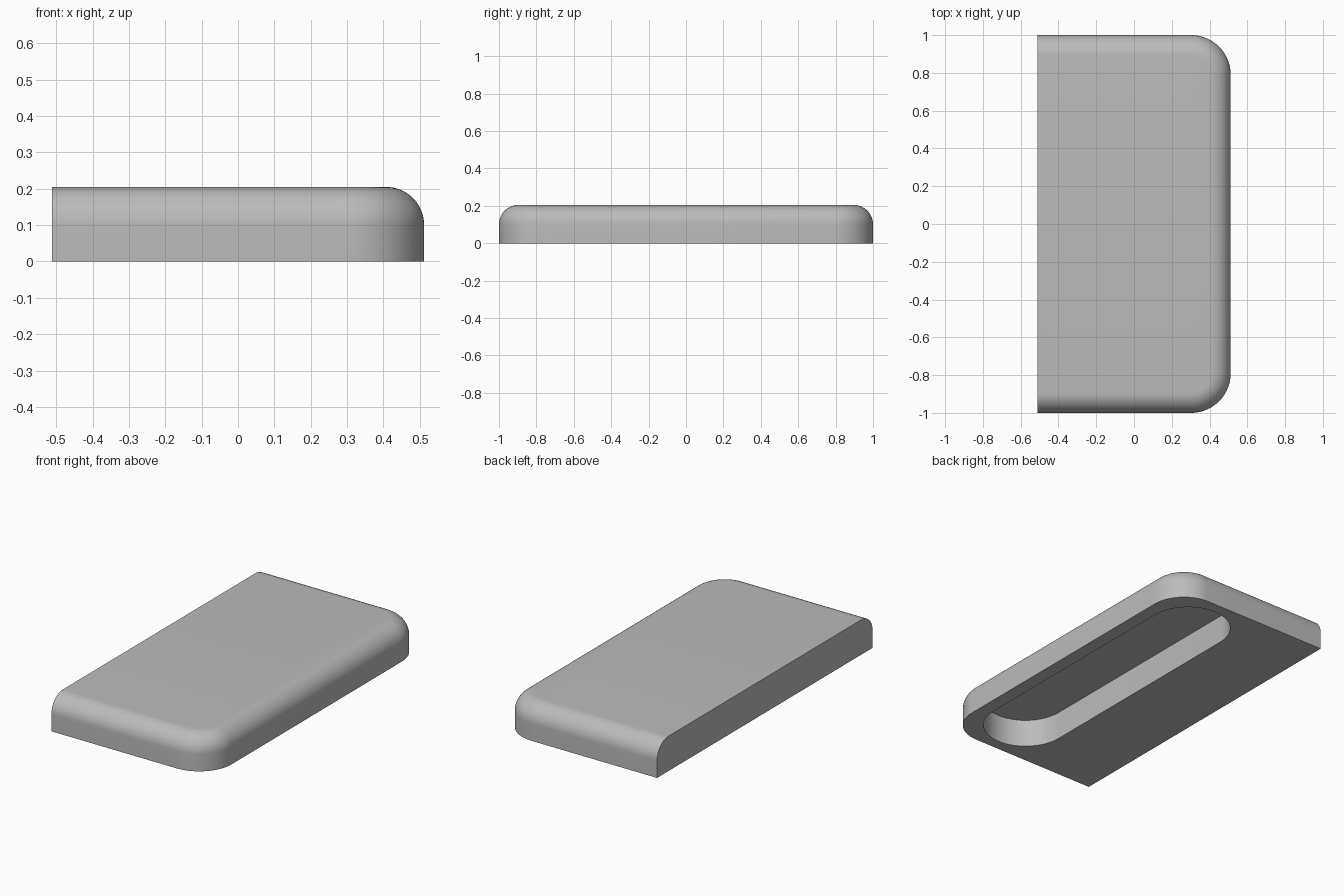
import bpy, bmesh
from math import sin, cos, pi

HALF_X, HALF_Y, HEIGHT = 0.512, 1.0, 0.205
CORNER, FILLET = 0.21, 0.105
SLOT_X, SLOT_R, SLOT_Y, SLOT_DEPTH = 0.197, 0.235, 0.70, 0.165
STEPS = 16

if "Cube" in bpy.data.objects:
    bpy.data.objects.remove(bpy.data.objects["Cube"])

grey = bpy.data.materials.new("plain grey")
grey.use_nodes = True
colour = (0.5, 0.5, 0.5, 1)
grey.diffuse_color = colour
grey.node_tree.nodes["Principled BSDF"].inputs["Base Color"].default_value = colour


def arc(cx, cy, r, start, end):
    angles = [start + (end - start) * i / STEPS for i in range(STEPS + 1)]
    return [(cx + r * cos(a), cy + r * sin(a)) for a in angles]


def body_outline(inset):
    """Outline with two rounded corners on +x and a straight cut on -x."""
    cx, cy, r = HALF_X - CORNER, HALF_Y - CORNER, CORNER - inset
    return ([(-HALF_X, inset - HALF_Y)] + arc(cx, -cy, r, -pi / 2, 0)
            + arc(cx, cy, r, 0, pi / 2) + [(-HALF_X, HALF_Y - inset)])


def loft(name, sections):
    """Solid skinned through (outline, height) sections, bottom to top."""
    bm = bmesh.new()
    rings = [[bm.verts.new((x, y, z)) for x, y in pts] for pts, z in sections]
    bm.faces.new(rings[0][::-1])
    bm.faces.new(rings[-1])
    count = len(rings[0])
    for low, high in zip(rings, rings[1:]):
        for i in range(count):
            j = (i + 1) % count
            bm.faces.new((low[i], low[j], high[j], high[i]))
    # merge the stacked strips of the flat cut end into one face
    flat = [f for f in bm.faces
            if all(abs(v.co.x + HALF_X) < 1e-5 for v in f.verts)]
    if len(flat) > 1:
        bmesh.ops.dissolve_faces(bm, faces=flat)
    bmesh.ops.recalc_face_normals(bm, faces=bm.faces)
    mesh = bpy.data.meshes.new(name)
    bm.to_mesh(mesh)
    bm.free()
    mesh.materials.append(grey)
    obj = bpy.data.objects.new(name, mesh)
    bpy.context.collection.objects.link(obj)
    return obj


# Body: straight wall, then a quarter-round fillet to the top
sections = [(body_outline(0), 0)]
for i in range(STEPS + 1):
    a = pi / 2 * i / STEPS
    sections.append((body_outline(FILLET * (1 - cos(a))),
                     HEIGHT - FILLET + FILLET * sin(a)))
body = loft("rounded_body", sections)

# Long round-ended slot in the underside
slot = (arc(SLOT_X, SLOT_Y, SLOT_R, 0, pi)
        + arc(SLOT_X, -SLOT_Y, SLOT_R, pi, 2 * pi))
cutter = loft("slot_cutter", [(slot, -0.1), (slot, SLOT_DEPTH)])
cutter.hide_render = True

cut = body.modifiers.new("underside slot", 'BOOLEAN')
cut.operation = 'DIFFERENCE'
cut.solver = 'EXACT'
cut.object = cutter
bpy.ops.object.select_all(action='DESELECT')
bpy.context.view_layer.objects.active = body
body.select_set(True)
bpy.ops.object.modifier_apply(modifier=cut.name)
bpy.data.objects.remove(cutter)
bpy.ops.object.shade_smooth_by_angle(angle=pi / 6)
